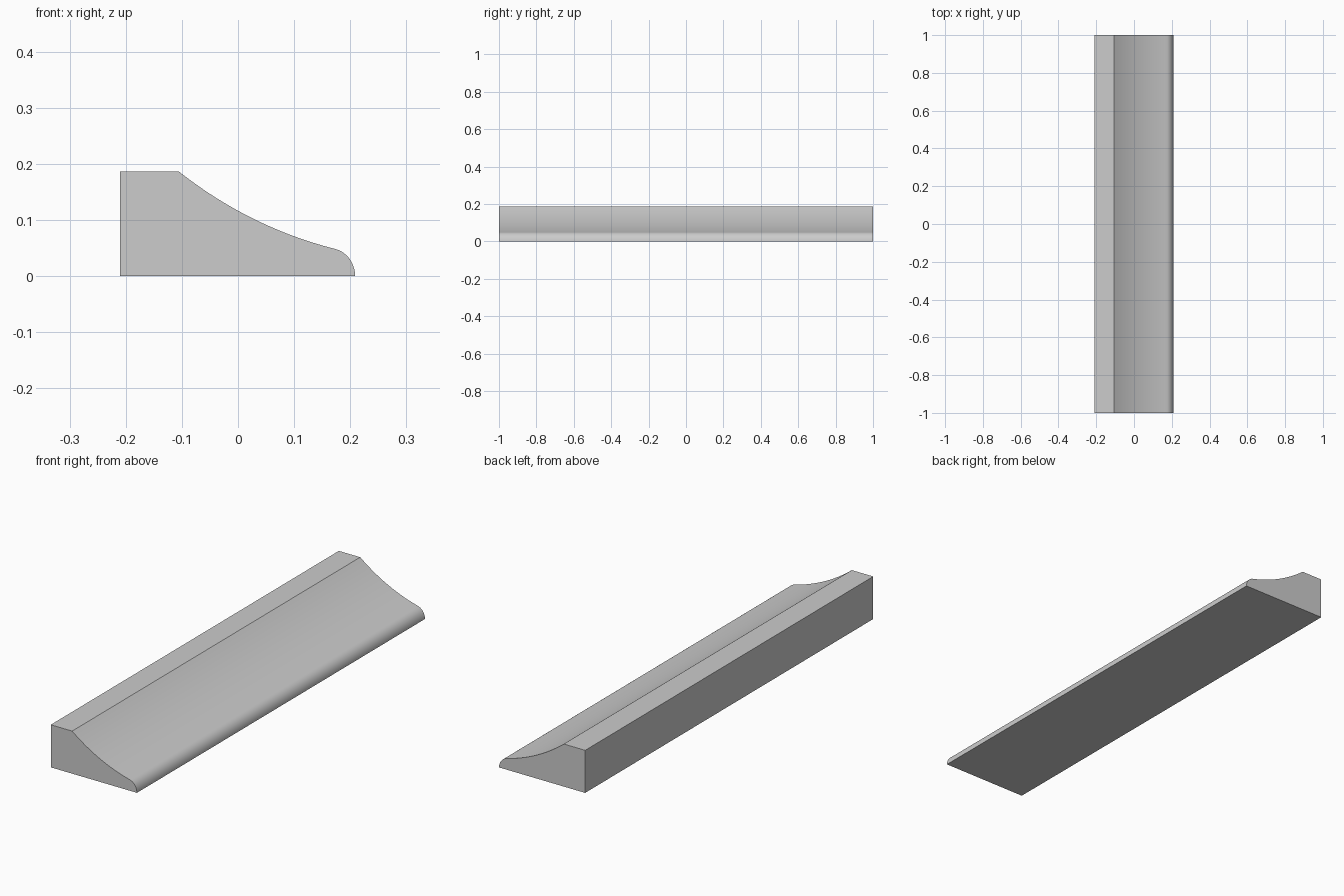
import bpy
import bmesh
import math
from mathutils import Vector
from mathutils.geometry import interpolate_bezier

if "Cube" in bpy.data.objects:
    bpy.data.objects.remove(bpy.data.objects["Cube"])

LENGTH = 2.0


def arc(points, steps):
    """Sample a cubic curve in the x-z plane."""
    return interpolate_bezier(*[Vector((x, 0, z)) for x, z in points], steps)


# Single plain grey
grey = bpy.data.materials.new("light grey")
grey.use_nodes = True
colour = (0.604, 0.604, 0.604, 1)
grey.diffuse_color = colour
grey.node_tree.nodes["Principled BSDF"].inputs["Base Color"].default_value = colour

# Cross-section: square back, flat top, concave cove and rounded nose
cove = arc([(-0.106, 0.187), (-0.021, 0.120), (0.072, 0.074), (0.175, 0.048)], 24)
nose = arc([(0.175, 0.048), (0.192, 0.043), (0.208, 0.026), (0.209, 0)], 14)
back = [Vector((-0.21, 0, 0)), Vector((-0.21, 0, 0.187))]
section = back + cove + nose[1:]

# Extrude the section along the length of the moulding
bm = bmesh.new()
front = bm.faces.new([bm.verts.new(p + Vector((0, -LENGTH / 2, 0))) for p in section])
extruded = bmesh.ops.extrude_face_region(bm, geom=[front], use_keep_orig=True)
far_verts = [v for v in extruded["geom"] if isinstance(v, bmesh.types.BMVert)]
bmesh.ops.translate(bm, verts=far_verts, vec=(0, LENGTH, 0))
bmesh.ops.recalc_face_normals(bm, faces=bm.faces)

mesh = bpy.data.meshes.new("cove_moulding")
bm.to_mesh(mesh)
bm.free()
mesh.materials.append(grey)
moulding = bpy.data.objects.new("cove_moulding", mesh)
bpy.context.collection.objects.link(moulding)

# Smooth the curves, keep the corners crisp
bpy.ops.object.select_all(action="DESELECT")
moulding.select_set(True)
bpy.context.view_layer.objects.active = moulding
bpy.ops.object.shade_smooth_by_angle(angle=math.radians(30))
